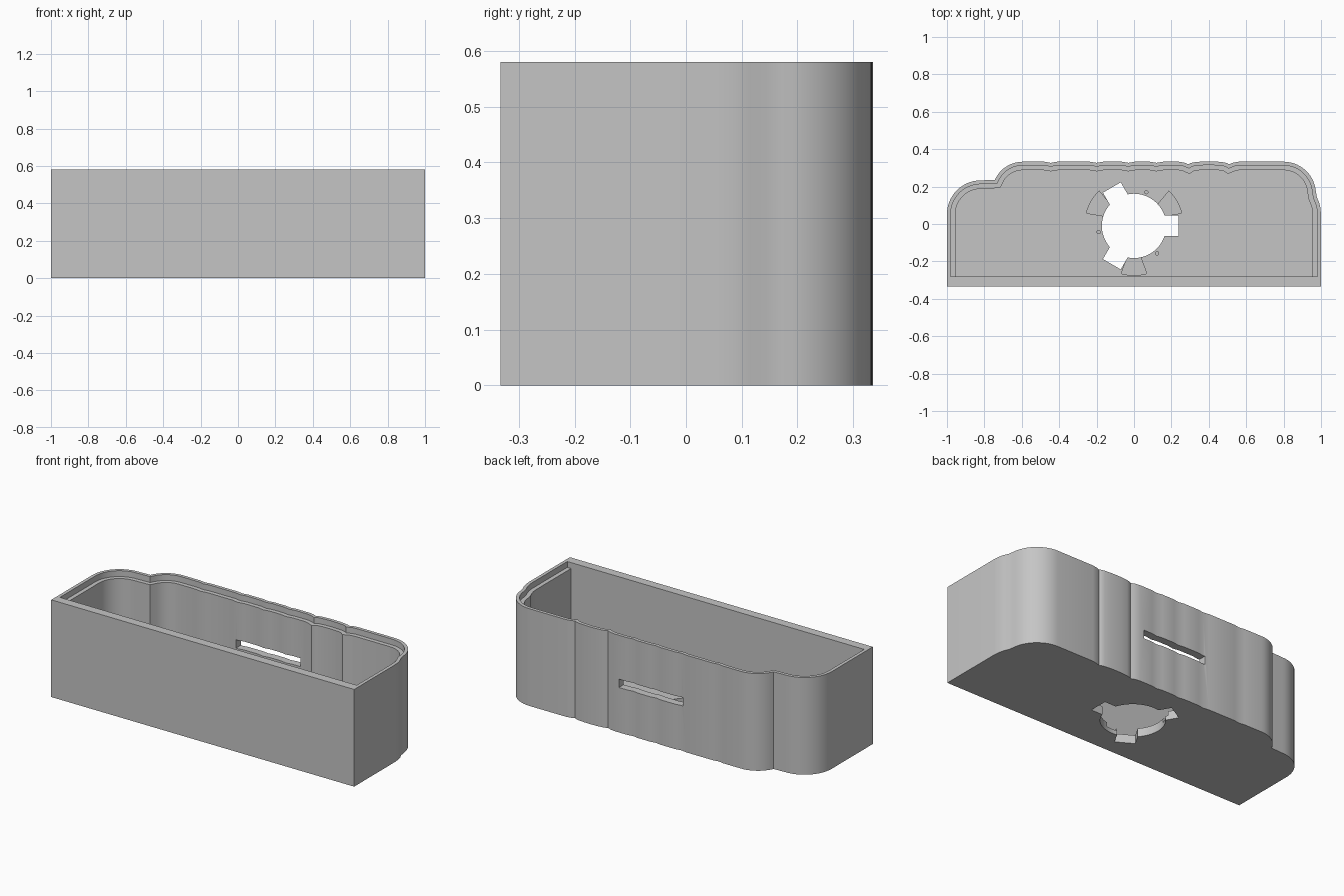
import bpy, bmesh
from math import sin, cos, radians, pi
from mathutils import Vector, Matrix

cube = bpy.data.objects.get("Cube")
if cube:
    bpy.data.objects.remove(cube, do_unlink=True)

HEIGHT, FLOOR, LEDGE = 0.58, 0.05, 0.545
FRONT, INNER_FRONT, BACK = -0.333, -0.28, 0.333
HUB = Vector((0, -0.01, 0))

grey = bpy.data.materials.new("plain grey")
grey.use_nodes = True
colour = (0.56, 0.56, 0.56, 1)
grey.diffuse_color = colour
grey.node_tree.nodes["Principled BSDF"].inputs["Base Color"].default_value = colour


def arc(cx, cy, r, start, end, steps):
    return [(cx + r * cos(radians(start + (end - start) * i / steps)),
             cy + r * sin(radians(start + (end - start) * i / steps))) for i in range(steps + 1)]


def make_object(name, bm):
    bmesh.ops.recalc_face_normals(bm, faces=bm.faces[:])
    mesh = bpy.data.meshes.new(name)
    bm.to_mesh(mesh)
    bm.free()
    mesh.materials.append(grey)
    obj = bpy.data.objects.new(name, mesh)
    bpy.context.collection.objects.link(obj)
    return obj


def loft(name, rings):
    """Join equal rings of (points, height) into a closed skin."""
    bm = bmesh.new()
    loops = [[bm.verts.new((x, y, z)) for x, y in pts] for pts, z in rings]
    for a, b in zip(loops, loops[1:]):
        for i in range(len(a)):
            j = (i + 1) % len(a)
            bm.faces.new((a[i], a[j], b[j], b[i]))
    bm.faces.new(loops[0][::-1])
    bm.faces.new(loops[-1])
    return make_object(name, bm)


def inset(pts, d):
    """Offset a counter-clockwise outline inwards, keeping the thick front wall."""
    out = []
    for i, p in enumerate(pts):
        p = Vector(p)
        a = (p - Vector(pts[i - 1])).normalized()
        b = (Vector(pts[(i + 1) % len(pts)]) - p).normalized()
        na, nb = Vector((-a.y, a.x)), Vector((-b.y, b.x))
        q = p + (na + nb) * d / (1 + na.dot(nb))
        out.append((q.x, INNER_FRONT if p.y < FRONT + 0.01 else q.y))
    return out


# Outline: straight front, rounded ends, scalloped back, stepped right corner
outline = [(-1, FRONT), (1, FRONT), (1, 0.05), (0.997, 0.085), (0.99, 0.115), (0.978, 0.142)]
outline += arc(0.8, 0.16, 0.173, 4, 90, 14)
outline += [(0.56, BACK), (0.53, 0.328), (0.508, 0.319)]
outline += [(0.4 + 0.108 * cos(pi * t / 8), 0.319 + 0.016 * sin(pi * t / 8)) for t in range(1, 8)]
outline += [(0.292, 0.319), (0.27, 0.328), (0.24, BACK)]
for x in (0.12, -0.03, -0.2, -0.445):
    outline += [(x + 0.035, BACK), (x, 0.327), (x - 0.035, BACK)]
outline += arc(-0.595, 0.17, 0.163, 90, 156, 10)
outline += arc(-0.82, 0.053, 0.18, 90, 180, 14)

# Tray with a stepped rim
lip, inner = inset(outline, 0.02), inset(outline, 0.045)
tray = loft("tray", [(outline, 0), (outline, HEIGHT), (lip, HEIGHT),
                     (lip, LEDGE), (inner, LEDGE), (inner, FLOOR)])


def prism(pts, z0, z1, turn=0):
    obj = loft("cutter", [(pts, z0), (pts, z1)])
    obj.data.transform(Matrix.Translation(HUB) @ Matrix.Rotation(radians(turn), 4, "Z"))
    return obj


def rectangle(x0, x1, y0, y1):
    return [(x0, y0), (x1, y0), (x1, y1), (x0, y1)]


# Cutters: twist-lock hole, three slots, three wedge recesses, three dimples, back slot
cutters = [prism(arc(0, 0, 0.172, 0, 352.5, 47), -0.1, 0.2)]
wedge = arc(0, 0, 0.264, -15, 15, 8) + [(0.155, 0.031), (0.155, -0.031)]
for turn in (0, 120, 240):
    cutters.append(prism(rectangle(0.1, 0.237, -0.055, 0.055), -0.1, 0.2, turn))
    cutters.append(prism(wedge, 0.025, 0.2, turn + 30))
    cutters.append(prism(arc(0.192, 0, 0.009, 0, 330, 11), 0.035, 0.2, turn + 70))
cutters.append(prism(rectangle(-0.21, 0.21, 0.25, 0.4), 0.268, 0.318))

bpy.context.view_layer.objects.active = tray
for cutter in cutters:
    cutter.hide_render = True
    mod = tray.modifiers.new("cut", "BOOLEAN")
    mod.operation, mod.solver, mod.object = "DIFFERENCE", "EXACT", cutter
    bpy.ops.object.modifier_apply(modifier=mod.name)
    bpy.data.objects.remove(cutter, do_unlink=True)

# Smooth the curved walls and keep the edges crisp
bpy.ops.object.select_all(action="DESELECT")
tray.select_set(True)
bpy.ops.object.shade_smooth_by_angle(angle=radians(25))
